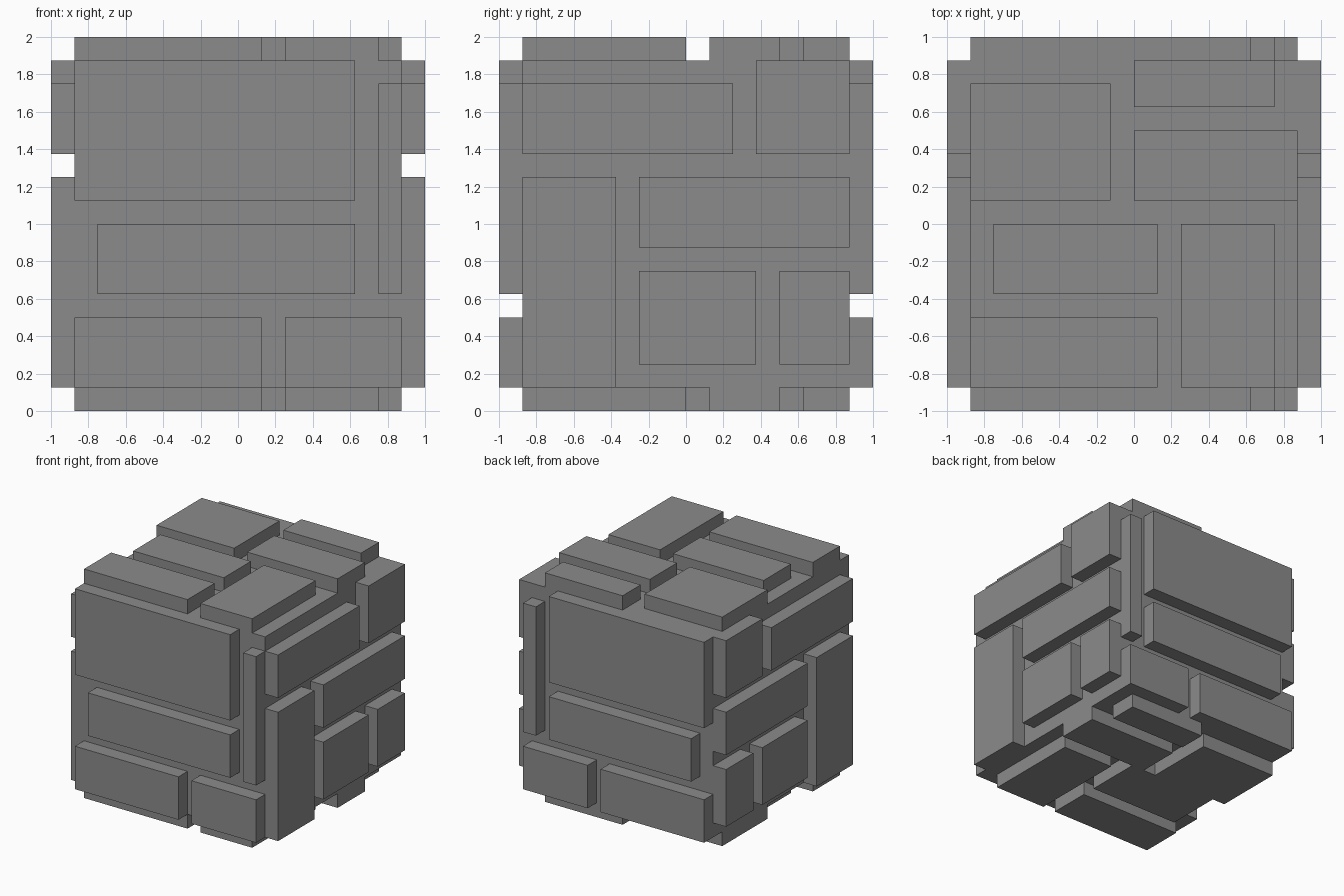
import bpy, bmesh
from mathutils import Vector

if "Cube" in bpy.data.objects:
    bpy.data.objects.remove(bpy.data.objects["Cube"])

U = 0.125          # everything sits on a 16 x 16 x 16 grid
CORE = 7 * U       # half width of the core block
OUT = 8 * U        # half width over the raised plates

stone = bpy.data.materials.new("stone_grey")
stone.diffuse_color = (0.26, 0.26, 0.26, 1)
stone.use_nodes = True
stone.node_tree.nodes["Principled BSDF"].inputs["Base Color"].default_value = stone.diffuse_color


def make_boxes(name, boxes):
    """One object made of axis-aligned boxes given as (low corner, high corner)."""
    bm = bmesh.new()
    for lo, hi in boxes:
        lo, hi = Vector(lo), Vector(hi)
        for v in bmesh.ops.create_cube(bm, size=1)["verts"]:
            v.co = Vector([lo[i] + (hi[i] - lo[i]) * (v.co[i] + 0.5) for i in range(3)])
            v.co.z += OUT
    mesh = bpy.data.meshes.new(name)
    bm.to_mesh(mesh)
    bm.free()
    mesh.materials.append(stone)
    bpy.context.collection.objects.link(bpy.data.objects.new(name, mesh))


def make_plates(name, axis, sign, rects):
    """Raised bricks on one side of the core; rects are (a0, a1, b0, b1) in grid units."""
    a, b = [i for i in range(3) if i != axis]
    boxes = []
    for a0, a1, b0, b1 in rects:
        lo, hi = [0, 0, 0], [0, 0, 0]
        lo[a], hi[a], lo[b], hi[b] = a0 * U, a1 * U, b0 * U, b1 * U
        lo[axis], hi[axis] = sorted((sign * CORE, sign * OUT))
        boxes.append((lo, hi))
    make_boxes(name, boxes)


# Core block
make_boxes("core_block", [((-CORE,) * 3, (CORE,) * 3)])

# Front and back bricks (x, z)
front = [(-7, 5, 1, 7), (-6, 5, -3, 0), (-7, 1, -7, -4), (2, 7, -7, -4), (6, 7, -3, 6)]
make_plates("front_bricks", 1, -1, front)
make_plates("back_bricks", 1, 1, front)

# Right and left bricks (y, z)
side = [(-7, 2, 3, 6), (3, 7, 3, 7), (-7, -3, -7, 2), (-2, 7, -1, 2),
        (-2, 3, -6, -2), (4, 7, -6, -2)]
make_plates("right_bricks", 0, 1, side)
make_plates("left_bricks", 0, -1, side)

# Top and bottom bricks (x, y); one bottom brick is a little deeper
shared = [(-7, -1, 1, 6), (0, 6, 5, 7), (0, 7, 1, 4), (2, 6, -7, 0), (-7, 1, -7, -4)]
make_plates("top_bricks", 2, 1, shared + [(-6, 1, -3, 0)])
make_plates("bottom_bricks", 2, -1, shared + [(-6, 1, -3, 1)])
